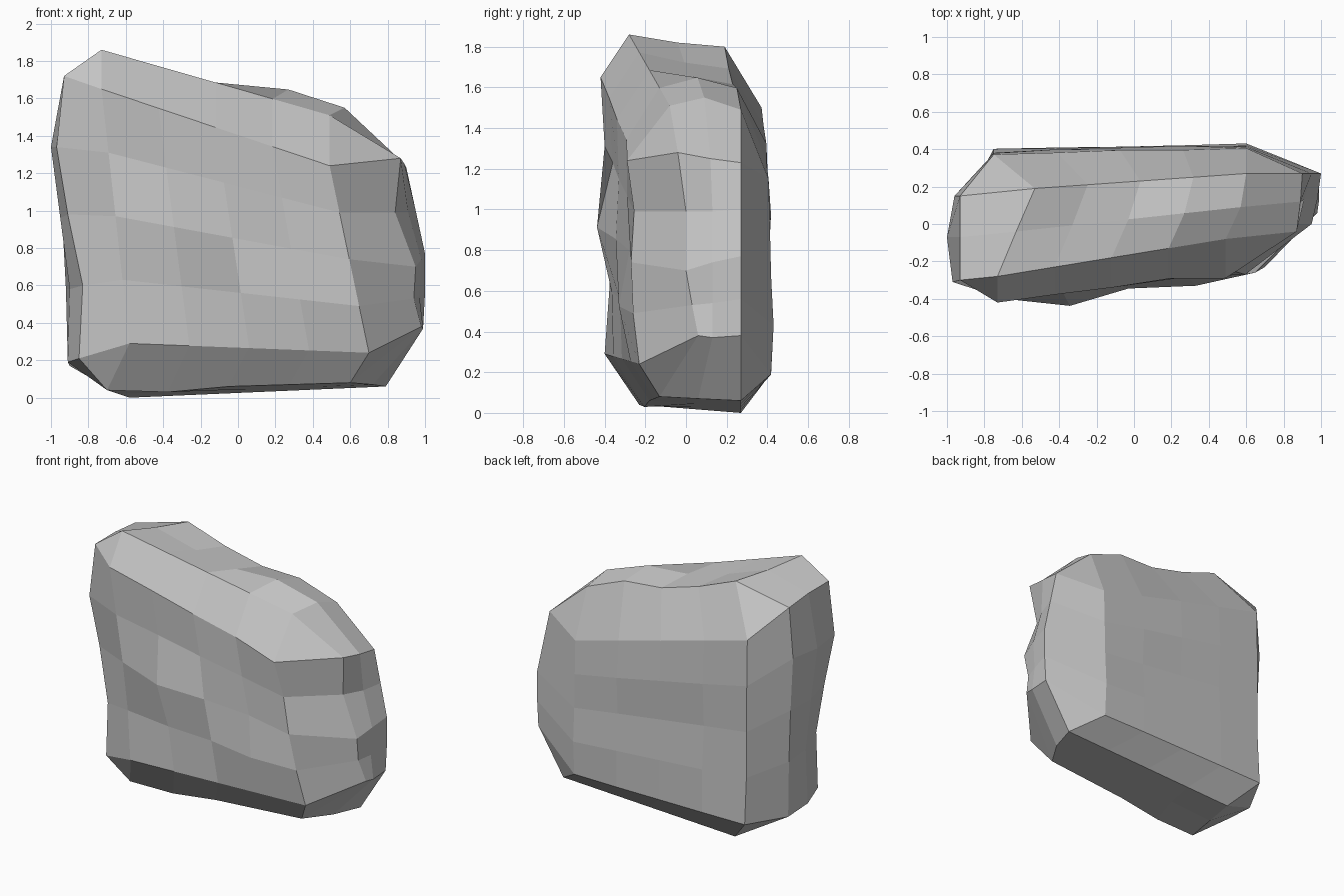
import bpy
import bmesh
import random
from mathutils import Vector

cube = bpy.data.objects.get("Cube")
if cube:
    bpy.data.objects.remove(cube, do_unlink=True)

random.seed(4)
COLS = 5
ROWS = 5


def line(start, end, count=COLS):
    """Evenly spaced points from start to end."""
    a, b = Vector(start), Vector(end)
    return [a.lerp(b, i / (count - 1)) for i in range(count)]


def patch(top, bottom, dents):
    """Grid of points between two edges, pushed along y by a table of dents."""
    rows = []
    for r in range(ROWS):
        row = [a.lerp(b, r / (ROWS - 1)) for a, b in zip(top, bottom)]
        for point, push in zip(row, dents[r]):
            point.y += push
        rows.append(row)
    return rows


# Broad chipped front
front_dents = [(0, .01, .015, .03, 0),
               (.015, .02, .015, .02, .02),
               (.03, -.065, -.01, .02, -.01),
               (.03, 0, 0, -.045, -.015),
               (0, 0, 0, 0, 0)]
front = patch(line((-.73, -.42, 1.65), (.49, -.29, 1.24)),
              line((-.58, -.40, .29), (.7, -.23, .24)), front_dents)

# Gently uneven back
back_dents = [[random.uniform(-.01, .015) for c in range(COLS)]
              for r in range(ROWS)]
back = patch(line((.6, .41, 1.15), (-.75, .38, 1.5)),
             line((.6, .42, .19), (-.75, .39, .18)), back_dents)

# Columns of the two narrow ends, from top to bottom
left_front = [(-.93, -.30, 1.72), (-.97, -.31, 1.34), (-.91, -.28, .98),
              (-.83, -.30, .6), (-.85, -.29, .21)]
left_middle = [(-.93, -.07, 1.72), (-1, -.07, 1.34), (-.95, -.07, .96),
               (-.9, -.08, .58), (-.91, -.09, .19)]
left_back = [(-.93, .15, 1.7), (-.96, .15, 1.34), (-.94, .15, .96),
             (-.92, .14, .58), (-.9, .12, .17)]
right_front = [(.87, -.04, 1.28), (.84, 0, .99), (.95, 0, .7),
               (.94, .03, .53), (.98, .06, .38)]
right_middle = [(.89, .12, 1.25), (.91, .13, .99), (.98, .13, .74),
                (.97, .13, .54), (.99, .13, .37)]
right_back = [(.9, .27, 1.23), (.95, .27, 1), (1, .27, .77),
              (1, .27, .56), (.99, .27, .38)]

# Sloping top, sagging a little behind its front ridge
top_lines = [line((-.73, -.28, 1.86), (.49, -.08, 1.51)),
             line((-.63, -.04, 1.82), (.57, .09, 1.55)),
             line((-.53, .19, 1.8), (.6, .27, 1.49))]
for row in top_lines[1:]:
    for point, lift in zip(row, (0, -.03, -.03, .03, 0)):
        point.z += lift

# Narrow underside
base_lines = [line((-.7, -.23, .04), (.6, -.13, .08)),
              line((-.64, .02, .02), (.72, .06, .07)),
              line((-.58, .27, 0), (.79, .27, .06))]
base_lines[0][1].z -= .02


def add_face(bm, corners):
    """Face from corners, dropping repeats so merged corners become triangles."""
    unique = list(dict.fromkeys(corners))
    if len(unique) > 2:
        bm.faces.new(unique)


def cap_ring(lines):
    """Outline of a cap, with points repeated where corners merge."""
    near, middle, far = lines
    return ([near[0]] + near + [near[-1], middle[-1], far[-1]]
            + far[::-1] + [far[0], middle[0]])


bm = bmesh.new()
top = [[bm.verts.new(p) for p in row] for row in top_lines]
base = [[bm.verts.new(p) for p in row] for row in base_lines]

# Rings running around the body, closed by the two caps
rings = [cap_ring(top)]
for r in range(ROWS):
    points = ([left_front[r]] + front[r]
              + [right_front[r], right_middle[r], right_back[r]]
              + back[r] + [left_back[r], left_middle[r]])
    rings.append([bm.verts.new(p) for p in points])
rings.append(cap_ring(base))

for upper, lower in zip(rings, rings[1:]):
    for i in range(len(upper)):
        j = (i + 1) % len(upper)
        add_face(bm, (upper[i], lower[i], lower[j], upper[j]))

for cap in (top, base):
    for near, far in zip(cap, cap[1:]):
        for i in range(COLS - 1):
            add_face(bm, (near[i], near[i + 1], far[i + 1], far[i]))

bmesh.ops.recalc_face_normals(bm, faces=bm.faces[:])

mesh = bpy.data.meshes.new("boulder")
bm.to_mesh(mesh)
bm.free()

# Plain grey stone
stone = bpy.data.materials.new("grey_stone")
stone.use_nodes = True
grey = (.56, .56, .56, 1)
stone.diffuse_color = grey
stone.node_tree.nodes["Principled BSDF"].inputs["Base Color"].default_value = grey
mesh.materials.append(stone)

boulder = bpy.data.objects.new("boulder", mesh)
bpy.context.collection.objects.link(boulder)
